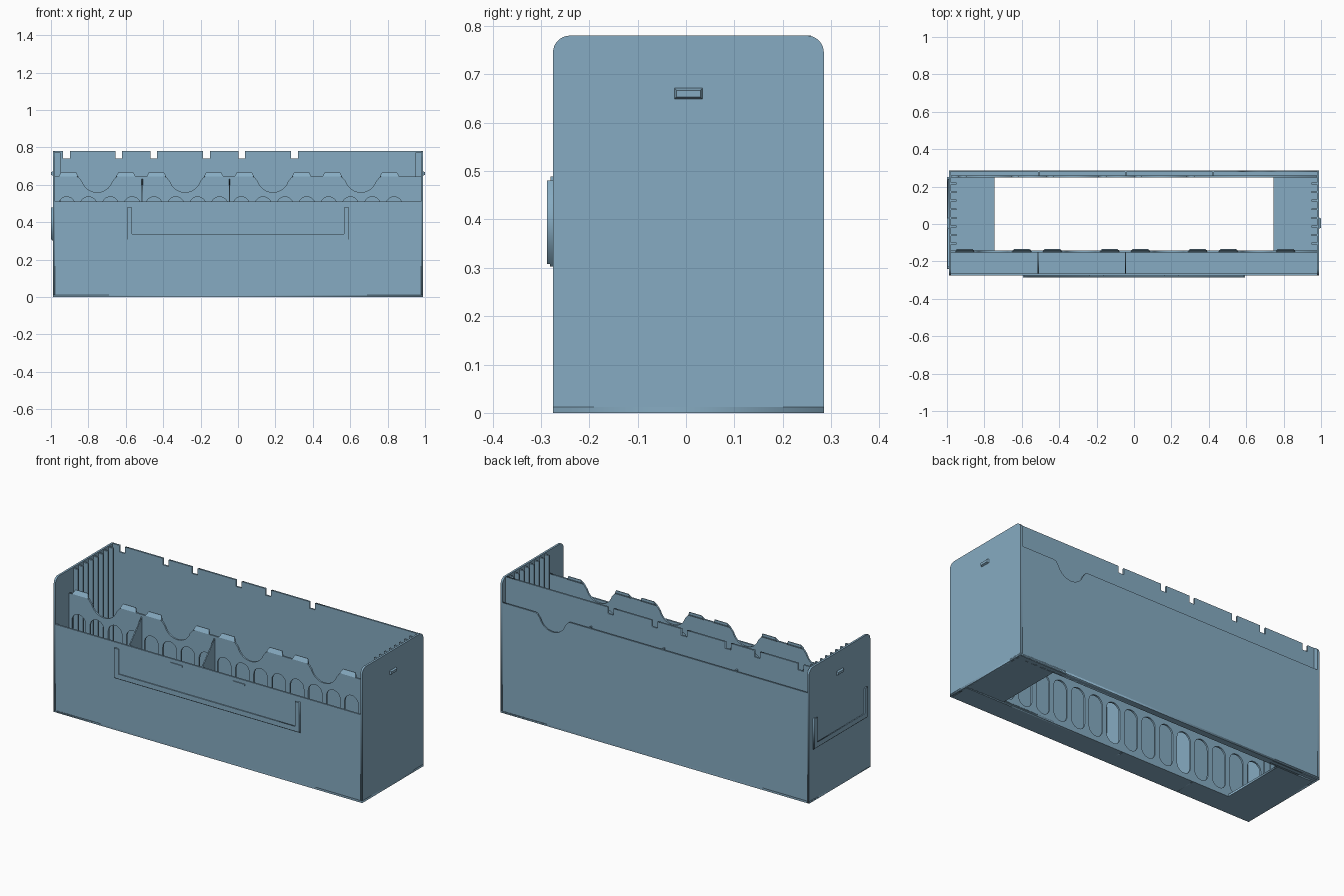
import bpy, bmesh, math
from mathutils import Matrix, Vector

if "Cube" in bpy.data.objects:
    bpy.data.objects.remove(bpy.data.objects["Cube"])

COLOUR = (0.24, 0.41, 0.54, 1)
mat = bpy.data.materials.new("blue grey")
mat.use_nodes = True
mat.diffuse_color = COLOUR
mat.node_tree.nodes["Principled BSDF"].inputs["Base Color"].default_value = COLOUR

# Columns give the direction of profile u, profile v and thickness
FACING_Y = Matrix(((1, 0, 0), (0, 0, -1), (0, 1, 0))).to_4x4()
FACING_X = Matrix(((0, 0, 1), (1, 0, 0), (0, 1, 0))).to_4x4()
FACING_Z = Matrix.Identity(4)


def finish(name, bm):
    bmesh.ops.recalc_face_normals(bm, faces=bm.faces)
    mesh = bpy.data.meshes.new(name)
    bm.to_mesh(mesh)
    bm.free()
    mesh.materials.append(mat)
    obj = bpy.data.objects.new(name, mesh)
    bpy.context.collection.objects.link(obj)
    return obj


def plate(name, loops, facing, lo, hi):
    """Flat panel from an outline and optional hole loops, spanning lo..hi."""
    curve = bpy.data.curves.new(name, "CURVE")
    curve.dimensions = "2D"
    curve.fill_mode = "BOTH"
    curve.extrude = (hi - lo) / 2
    for loop in loops:
        spline = curve.splines.new("POLY")
        spline.points.add(len(loop) - 1)
        for p, (u, v) in zip(spline.points, loop):
            p.co = (u, v, 0, 1)
        spline.use_cyclic_u = True
    temp = bpy.data.objects.new(name, curve)
    bpy.context.collection.objects.link(temp)
    bpy.context.view_layer.update()
    mesh = bpy.data.meshes.new_from_object(
        temp.evaluated_get(bpy.context.evaluated_depsgraph_get()))
    bpy.data.objects.remove(temp)
    bm = bmesh.new()
    bm.from_mesh(mesh)
    bpy.data.meshes.remove(mesh)
    bmesh.ops.remove_doubles(bm, verts=bm.verts, dist=1e-5)
    axis = facing.to_3x3() @ Vector((0, 0, 1))
    shift = axis * (axis.x + axis.y + axis.z) * (lo + hi) / 2
    bmesh.ops.transform(bm, matrix=Matrix.Translation(shift) @ facing, verts=bm.verts)
    return finish(name, bm)


def hull(name, points):
    bm = bmesh.new()
    for p in points:
        bm.verts.new(p)
    bmesh.ops.convex_hull(bm, input=bm.verts)
    return finish(name, bm)


def box(name, x0, x1, y0, y1, z0, z1):
    return hull(name, [(x, y, z) for x in (x0, x1) for y in (y0, y1) for z in (z0, z1)])


def arc(cx, cy, r, start, end, steps=14):
    angles = [math.radians(start + (end - start) * i / steps) for i in range(steps + 1)]
    return [(cx + r * math.cos(a), cy + r * math.sin(a)) for a in angles]


def rect(u0, u1, v0, v1):
    return [(u0, v0), (u1, v0), (u1, v1), (u0, v1)]


def pill(cx, z0, z1, r):
    return arc(cx, z1 - r, r, 0, 180) + arc(cx, z0 + r, r, 180, 360)


def scallop(cx, top):
    """Finger cut-out with flared shoulders, left to right."""
    left = [(cx - 0.112, top), (cx - 0.098, top - 0.005), (cx - 0.089, top - 0.017)]
    right = [(2 * cx - u, v) for u, v in reversed(left)]
    return left + arc(cx, top, 0.085, 198, 342, 20) + right


def panel(top_points, half, top):
    """Upright outline whose top edge follows the given points."""
    return [(half, 0), (-half, 0), (-half, top)] + top_points + [(half, top)]


SIDE, TOP, WALL = 0.99, 0.78, 0.012
FRONT, BACK = -0.275, 0.285
INNER = SIDE - WALL
DIV_Y, STEP = -0.142, 0.645
cutouts = [-0.753 + 0.47 * i for i in range(4)]

# Floor with a large opening
plate("floor", [rect(-SIDE, SIDE, FRONT, BACK), rect(-0.745, 0.745, DIV_Y, 0.248)],
      FACING_Z, 0, WALL)

# End walls with rounded upper corners
end = [(FRONT, 0), (BACK, 0)] + arc(BACK - 0.035, TOP - 0.035, 0.035, 0, 90, 8) \
    + arc(FRONT + 0.035, TOP - 0.035, 0.035, 90, 180, 8)
plate("left_wall", [end], FACING_X, INNER, SIDE)
plate("right_wall", [end], FACING_X, -SIDE, -INNER)

# Front wall
box("front_wall", -INNER, INNER, FRONT, FRONT + 0.01, 0, 0.51)

# Inner back wall with notches along its top
notches = []
for x in (-0.917, -0.637, -0.45, -0.168, 0.02, 0.302):
    notches += [(x - 0.018, TOP), (x - 0.018, 0.742), (x + 0.018, 0.742), (x + 0.018, TOP)]
plate("inner_back_wall", [panel(notches, INNER, TOP)], FACING_Y, 0.248, 0.258)

# Outer back wall with one finger cut-out, and spacers in the slot behind
plate("outer_back_wall", [panel(scallop(cutouts[-1], 0.64), INNER, 0.64)],
      FACING_Y, 0.277, BACK)
for i, x in enumerate((-0.51, -0.043, 0.425)):
    box(f"back_spacer_{i}", x - 0.004, x + 0.004, 0.256, 0.279, 0, 0.642)

# Compartment divider with scalloped top and two rows of oval holes
edge = [p for cx in cutouts for p in scallop(cx, STEP)]
holes = [pill(-0.917 + 0.1167 * i + 0.001, z, z + 0.238, 0.044)
         for i in range(16) for z in (0.03, 0.298)]
plate("divider", [panel(edge, INNER, STEP)] + holes, FACING_Y, DIV_Y - 0.01, DIV_Y)

# Leaning tabs beside every cut-out
for i, cx in enumerate(cutouts):
    for side in (-1, 1):
        x = cx + side * 0.153
        hull(f"divider_tab_{i}_{'left' if side > 0 else 'right'}",
             [(x + s * w, y, z) for s in (-1, 1) for w, y, z in (
                 (0.052, DIV_Y - 0.01, STEP), (0.052, DIV_Y, STEP - 0.005),
                 (0.04, DIV_Y + 0.004, 0.667), (0.04, DIV_Y + 0.008, 0.667),
                 (0.04, DIV_Y + 0.008, 0.655))])

# Sloped partitions in the front compartment
slope = [(FRONT + 0.005, 0), (DIV_Y - 0.005, 0), (DIV_Y - 0.005, 0.637), (FRONT + 0.005, 0.505)]
for i, x in enumerate((-0.512, -0.045)):
    plate(f"partition_{i}", [slope], FACING_X, x - 0.003, x + 0.003)

# Guide ribs and a raised catch on each end wall
for s, label in ((1, "left"), (-1, "right")):
    for i in range(8):
        y = -0.105 + 0.046 * i
        box(f"{label}_rib_{i}", s * 0.95, s * (INNER + 0.002), y - 0.005, y + 0.005, 0, 0.772)
    hull(f"{label}_catch",
         [(s * x, 0.005 + a * (0.03 - inset), 0.66 + b * (0.012 - inset))
          for a in (-1, 1) for b in (-1, 1)
          for x, inset in ((SIDE - 0.002, 0), (1.0, 0.005))])


def u_frame(u0, u1, z0, z1, w):
    return [(u0, z1), (u0, z0), (u1, z0), (u1, z1),
            (u1 - w, z1), (u1 - w, z0 + w), (u0 + w, z0 + w), (u0 + w, z1)]


# Label holders: narrow rail on the wall and a wider overhanging lip
def label_holder(name, u0, u1, facing, face, step):
    for part, width, a, b in (("rail", 0.012, -0.1, 0.5), ("lip", 0.028, 0.5, 1)):
        lo, hi = sorted((face + a * step, face + b * step))
        low = 0.303 if part == "rail" else 0.308
        plate(f"{name}_{part}", [u_frame(u0, u1, low, 0.48, width)], facing, lo, hi)


label_holder("front_label", -0.594, 0.594, FACING_Y, FRONT, -0.012)
label_holder("right_label", -0.24, 0.25, FACING_X, -SIDE, -0.01)

# Small retaining ridges above the front label holder
for x in (-0.2, 0.2):
    box("label_ridge", x - 0.038, x + 0.038, FRONT - 0.005, FRONT + 0.002, 0.48, 0.489)
